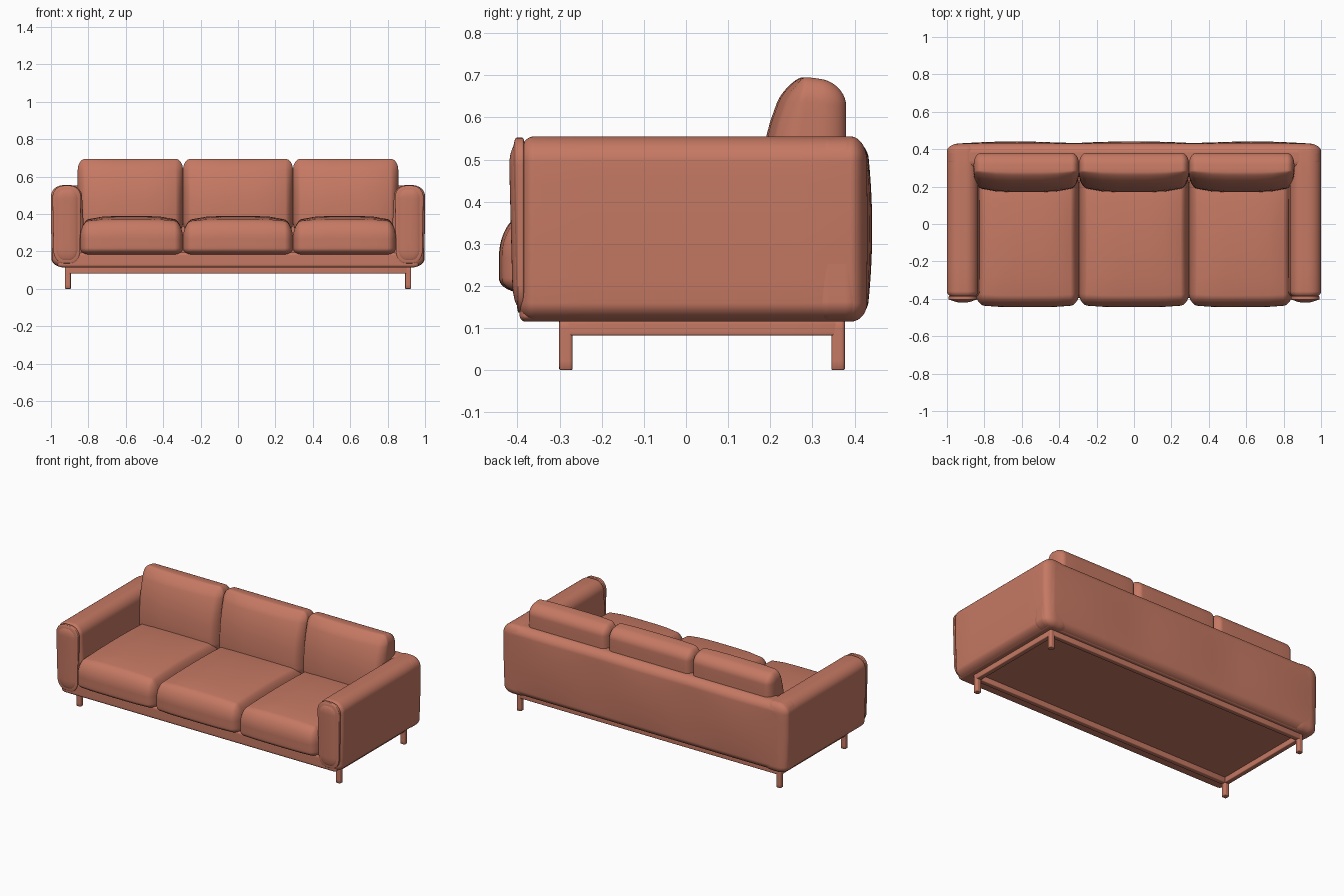
import bpy, bmesh, math
from mathutils import Vector

if "Cube" in bpy.data.objects:
    bpy.data.objects.remove(bpy.data.objects["Cube"], do_unlink=True)

COLOR = (0.56, 0.19, 0.125, 1)
leather = bpy.data.materials.new("terracotta leather")
leather.use_nodes = True
leather.diffuse_color = COLOR
bsdf = leather.node_tree.nodes["Principled BSDF"]
bsdf.inputs["Base Color"].default_value = COLOR
bsdf.inputs["Roughness"].default_value = 0.6


def soft_box(name, lo, hi, radius, low_radius=None, shape=None, segments=16):
    """Upholstered block: rounded box between two corners, then an optional shaping rule."""
    lo, hi = Vector(lo), Vector(hi)
    centre, half = (lo + hi) / 2, (hi - lo) / 2
    middle = 0.375
    bm = bmesh.new()
    bmesh.ops.create_cube(bm, size=2)
    bmesh.ops.subdivide_edges(bm, edges=bm.edges[:], cuts=segments - 1, use_grid_fill=True)
    for v in bm.verts:
        r = Vector(radius)
        if low_radius and v.co.z < 0:
            r.z = low_radius
        core, bend = Vector(), Vector()
        for i, a in enumerate(v.co):
            core[i] = max(-1, min(1, a / middle)) * (half[i] - r[i])
            over = max(0, abs(a) - middle) / (1 - middle)
            bend[i] = math.copysign(math.tan(over * math.pi / 4), a)
        bend.normalize()
        p = core + Vector(b * k for b, k in zip(bend, r))
        u = Vector(a / h for a, h in zip(p, half))
        if shape:
            p += shape(u)
        v.co = p + centre
    mesh = bpy.data.meshes.new(name)
    bm.to_mesh(mesh)
    bm.free()
    mesh.materials.append(leather)
    for f in mesh.polygons:
        f.use_smooth = True
    obj = bpy.data.objects.new(name, mesh)
    bpy.context.collection.objects.link(obj)
    return obj


def side_box(name, side, lo, hi, radius, **options):
    """Soft box given for the +x side, placed on either side."""
    xs = sorted((side * lo[0], side * hi[0]))
    return soft_box(name, (xs[0], *lo[1:]), (xs[1], *hi[1:]), radius, **options)


# Shaping rules: offsets from the position u, each axis running from -1 to 1
def seat_shape(u):
    crown = 0.035 * max(0, u.z) * (1 - u.x ** 4) * (1 - 0.7 * u.y ** 2)
    front = -0.014 * max(0, -u.y) * (1 - u.x ** 4)
    return Vector((0, front, crown))


def back_cushion_shape(u):
    t = (u.z + 1) / 2
    front = max(0, -u.y)
    belly = -0.035 * front * (1 - u.x ** 4)
    return Vector((0, belly + front * 0.075 * t ** 3, -0.012 * max(0, u.y) * t ** 3))


def back_panel_shape(u):
    bulge = 0.004 + 0.01 * abs(math.cos(u.x * math.pi * 1.5))
    return Vector((0, max(0, u.y) * bulge * (1 - u.z ** 2) * (1 - u.x ** 8), 0))


def panel_shape(u):
    return Vector((-0.008 * u.x * (1 - u.z) / 2, -0.005 * max(0, -u.y) * u.z, 0))


# Base tray and back
soft_box("base_tray", (-0.965, -0.395, 0.115), (0.965, 0.4, 0.195), (0.03, 0.015, 0.015))
soft_box("back_panel", (-0.997, 0.29, 0.117), (0.997, 0.428, 0.553), (0.06, 0.05, 0.05),
         low_radius=0.045, shape=back_panel_shape, segments=48)

# Arms with piped front panels
for side, label in ((1, "left"), (-1, "right")):
    def arm_shape(u, side=side):
        lean = 0.012 * u.z * max(0, -u.x * side)
        tuck = -0.008 * max(0, u.x * side) * max(0, -u.z)
        return Vector((side * (lean + tuck), 0, 0))

    side_box(label + "_arm", side, (0.825, -0.4, 0.115), (1.0, 0.43, 0.555),
             (0.07, 0.04, 0.06), low_radius=0.045, shape=arm_shape)
    side_box(label + "_arm_piping", side, (0.838, -0.408, 0.137), (0.993, -0.38, 0.552),
             (0.06, 0.008, 0.065), shape=panel_shape)
    side_box(label + "_arm_front_panel", side, (0.848, -0.416, 0.15), (0.982, -0.38, 0.542),
             (0.055, 0.02, 0.06), shape=panel_shape)

# Seat and back cushions
for label, x0, x1 in (("right", -0.845, -0.294), ("middle", -0.294, 0.294), ("left", 0.294, 0.845)):
    soft_box(label + "_seat_cushion", (x0, -0.43, 0.183), (x1, 0.27, 0.355),
             (0.045, 0.06, 0.085), low_radius=0.035, shape=seat_shape)
    widen = 0.012
    soft_box(label + "_back_cushion",
             (x0 - widen * (label == "right"), 0.205, 0.3),
             (x1 + widen * (label == "left"), 0.38, 0.695),
             (0.04, 0.06, 0.06), shape=back_cushion_shape)

# Leg frame
RAIL = 0.016
FRONT_Y, REAR_Y, LEG_X = -0.285, 0.361, 0.91
for y, label in ((FRONT_Y, "front"), (REAR_Y, "rear")):
    soft_box(label + "_rail", (-LEG_X, y - RAIL, 0.082), (LEG_X, y + RAIL, 0.118),
             (0.005,) * 3, segments=8)
    for side, hand in ((1, "left"), (-1, "right")):
        side_box(f"{label}_{hand}_leg", side, (LEG_X - RAIL, y - RAIL, 0),
                 (LEG_X + RAIL, y + RAIL, 0.12), (0.008, 0.008, 0.003), segments=8)
for side, hand in ((1, "left"), (-1, "right")):
    side_box(hand + "_rail", side, (LEG_X - RAIL, FRONT_Y, 0.082),
             (LEG_X + RAIL, REAR_Y, 0.118), (0.005,) * 3, segments=8)
